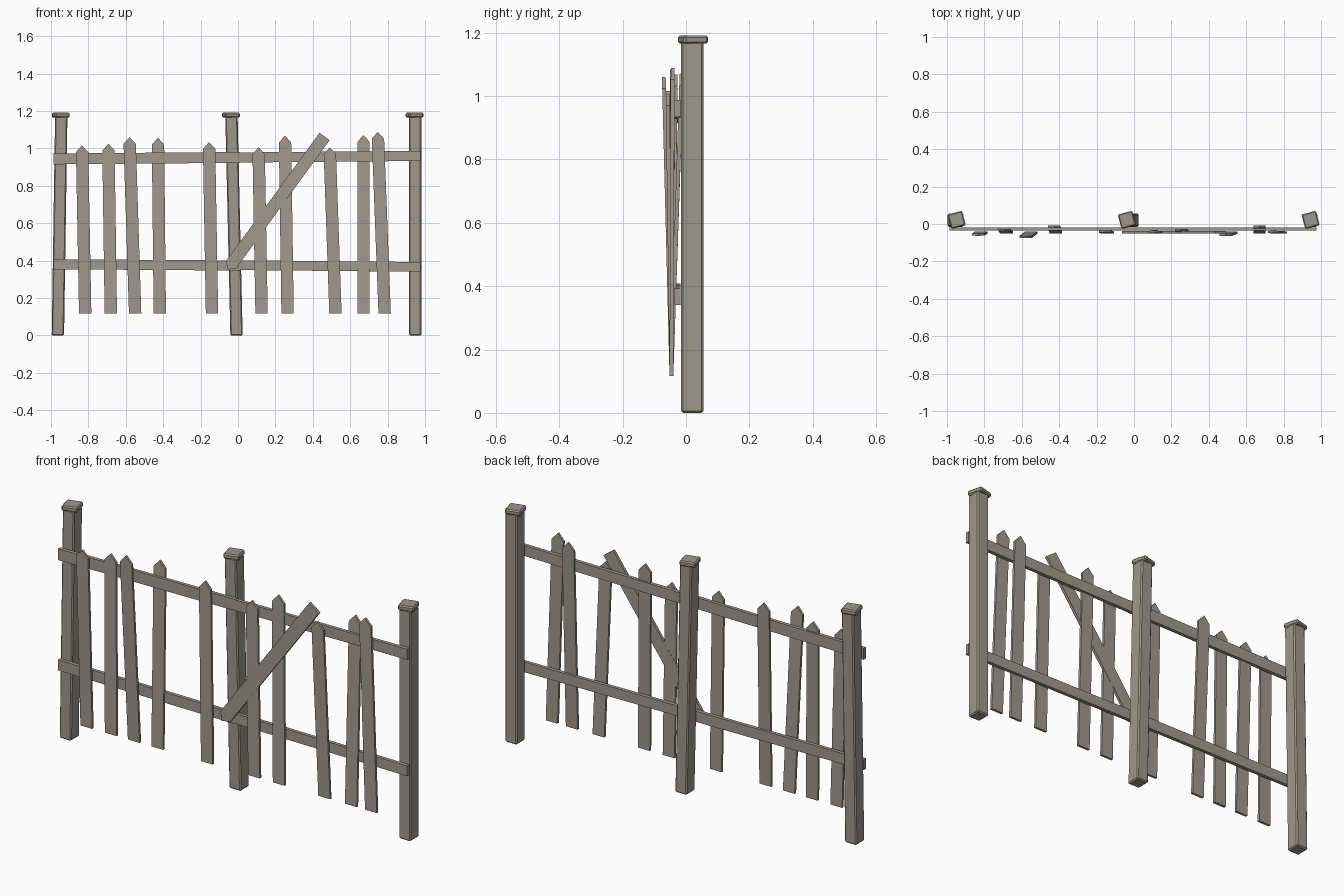
import bpy, bmesh, math
from mathutils import Vector, Matrix

cube = bpy.data.objects.get("Cube")
if cube:
    bpy.data.objects.remove(cube, do_unlink=True)


def material(name, rgb):
    m = bpy.data.materials.new(name)
    m.use_nodes = True
    m.diffuse_color = (*rgb, 1)
    m.node_tree.nodes["Principled BSDF"].inputs["Base Color"].default_value = (*rgb, 1)
    return m


wood = material("weathered wood", (0.35, 0.315, 0.27))
post_wood = material("post wood", (0.335, 0.315, 0.26))


def add_object(name, bm, mat, bevel=0.0):
    bmesh.ops.recalc_face_normals(bm, faces=bm.faces)
    mesh = bpy.data.meshes.new(name)
    bm.to_mesh(mesh)
    bm.free()
    mesh.materials.append(mat)
    ob = bpy.data.objects.new(name, mesh)
    bpy.context.collection.objects.link(ob)
    if bevel:
        mod = ob.modifiers.new("Bevel", "BEVEL")
        mod.width = bevel
        mod.segments = 1
    return ob


def box(size):
    bm = bmesh.new()
    bmesh.ops.create_cube(bm, size=1)
    bmesh.ops.scale(bm, vec=size, verts=bm.verts)
    return bm


def board(name, outline, thickness):
    """Plank extruded backwards and forwards from an outline."""
    bm = bmesh.new()
    face = bm.faces.new([bm.verts.new(p) for p in outline])
    moved = bmesh.ops.extrude_face_region(bm, geom=[face])["geom"]
    bmesh.ops.translate(bm, vec=(0, thickness, 0),
                        verts=[g for g in moved if isinstance(g, bmesh.types.BMVert)])
    bmesh.ops.translate(bm, vec=(0, -thickness / 2, 0), verts=bm.verts)
    return add_object(name, bm, wood)


def picket_outline(width, length, tip):
    w = width / 2
    return [Vector(p) for p in ((-w, 0, 0), (w, 0, 0), (w, 0, length - tip),
                                (0, 0, length), (-w, 0, length - tip))]


# Leaning posts with twisted caps
POST_Y, POST_TOP = 0.02, 1.172
for side, foot, head in (("right", -0.963, -0.945), ("middle", -0.008, -0.035),
                         ("left", 0.947, 0.947)):
    bm = box((0.066, 0.07, POST_TOP))
    for v in bm.verts:
        v.co += Vector((head if v.co.z > 0 else foot, POST_Y, POST_TOP / 2))
    add_object(side + "_post", bm, post_wood, 0.006)
    cap = add_object(side + "_post_cap", box((0.08, 0.08, 0.026)), post_wood, 0.006)
    cap.location = (head - 0.003, POST_Y + 0.002, 1.178)
    cap.rotation_euler.z = math.radians(15)

# Rails, each made of two lengths meeting at the middle post
for name, x0, z0, x1, z1, height in (
        ("upper_right_rail", -0.987, 0.944, 0.01, 0.952, 0.058),
        ("upper_left_rail", -0.06, 0.951, 0.976, 0.96, 0.054),
        ("lower_right_rail", -0.987, 0.381, 0.01, 0.374, 0.054),
        ("lower_left_rail", -0.06, 0.376, 0.976, 0.367, 0.052)):
    h = height / 2
    board(name, [(x0, -0.027, z0 - h), (x1, -0.027, z1 - h),
                 (x1, -0.027, z1 + h), (x0, -0.027, z0 + h)], 0.018)

# Pickets: foot x, tip x, tip z, tip y
BASE_Z, BASE_Y = 0.117, -0.046
pickets = (
    (-0.817, -0.834, 1.016, -0.057), (-0.680, -0.693, 1.025, -0.032),
    (-0.550, -0.580, 1.060, -0.070), (-0.418, -0.428, 1.057, -0.014),
    (-0.139, -0.155, 1.034, -0.040), (0.126, 0.110, 1.006, -0.042),
    (0.265, 0.251, 1.068, -0.032), (0.521, 0.490, 1.006, -0.058),
    (0.671, 0.671, 1.071, -0.014), (0.784, 0.747, 1.088, -0.042))
for i, (foot, tip_x, tip_z, tip_y) in enumerate(pickets, 1):
    length = tip_z - BASE_Z
    outline = picket_outline(0.066, length, 0.036)
    for p in outline:
        t = p.z / length
        p += Vector((foot + (tip_x - foot) * t, BASE_Y + (tip_y - BASE_Y) * t, BASE_Z))
    board("picket_%d" % i, outline, 0.012)

# Loose picket fallen diagonally, its tip pointing down
top, tip = Vector((0.463, -0.044, 1.064)), Vector((-0.056, -0.044, 0.352))
d = tip - top
turn = Matrix.Rotation(math.atan2(d.x, d.z), 4, "Y")
board("fallen_picket", [turn @ p + top for p in picket_outline(0.067, d.length, 0.034)], 0.014)
